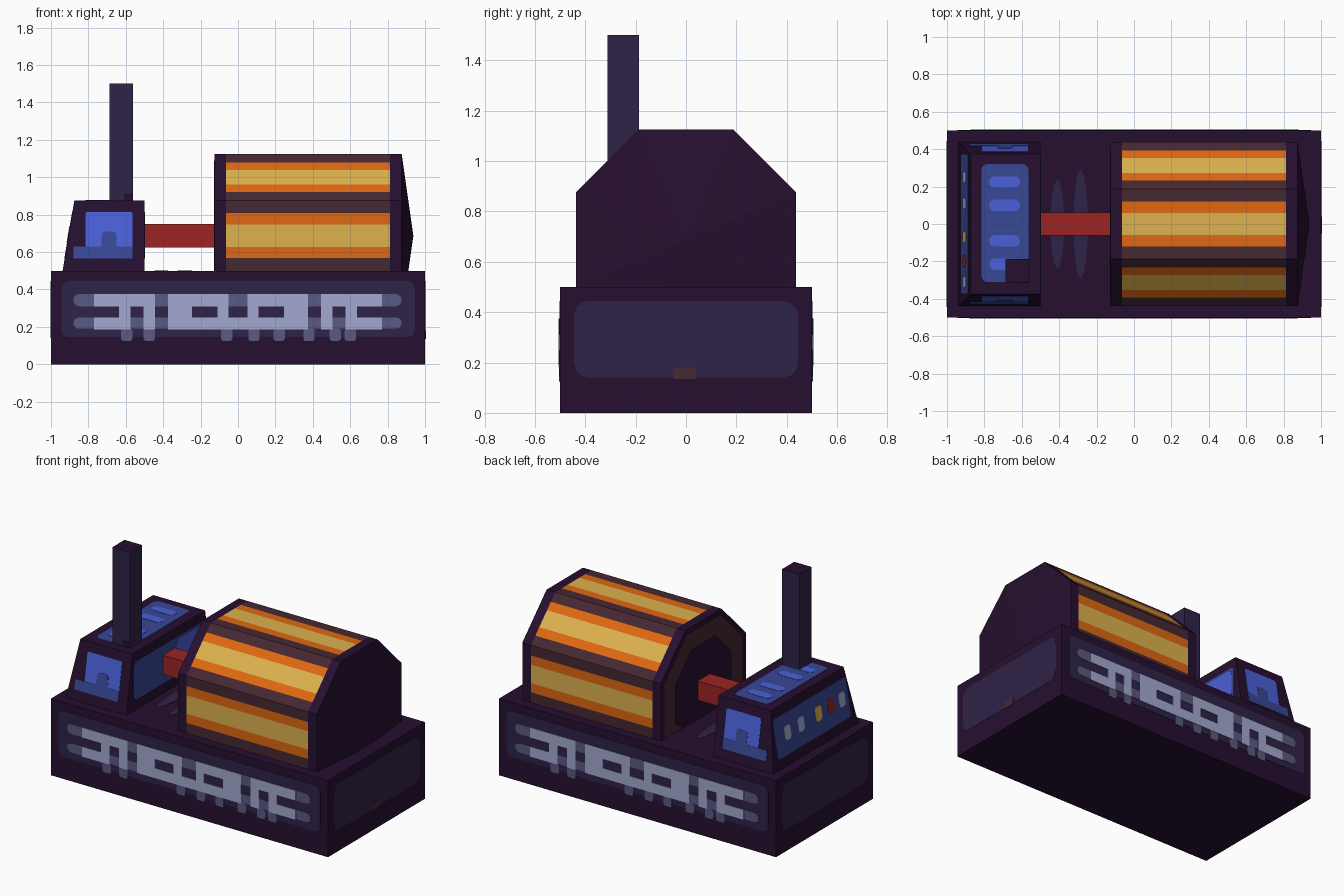
import bpy, bmesh, math
from mathutils import Vector as V

if "Cube" in bpy.data.objects:
    bpy.data.objects.remove(bpy.data.objects["Cube"])


def mat(name, hexcol):
    m = bpy.data.materials.new(name)
    c = [int(hexcol[i:i + 2], 16) / 255 for i in (0, 2, 4)]
    m.diffuse_color = [x / 12.92 if x < .04045 else ((x + .055) / 1.055) ** 2.4 for x in c] + [1]
    m.use_nodes = True
    m.node_tree.nodes["Principled BSDF"].inputs["Base Color"].default_value = m.diffuse_color
    return m


DARK = mat("dark_purple", "260f30")
PANEL = mat("panel_purple", "2f2348")
MID = mat("slate_grey", "5a5a82")
LIGHT = mat("pale_lavender", "a4a9d0")
BRIGHT = mat("bright_blue", "4a60d8")
BLUE = mat("deep_blue", "384896")
YELLOW = mat("coil_yellow", "dcb24e")
ORANGE = mat("coil_orange", "df6812")
RED = mat("shaft_red", "9c2424")
BROWN = mat("coil_brown", "452832")


def finish(name, bm, mats):
    bmesh.ops.recalc_face_normals(bm, faces=bm.faces)
    me = bpy.data.meshes.new(name)
    bm.to_mesh(me)
    bm.free()
    for m in mats:
        me.materials.append(m)
    ob = bpy.data.objects.new(name, me)
    bpy.context.collection.objects.link(ob)
    return ob


def hexa(name, lo, hi, mats, top_lo=None, top_hi=None):
    """Box, optionally with a different top rectangle."""
    bm = bmesh.new()
    bmesh.ops.create_cube(bm, size=1)
    for v in bm.verts:
        a, b = (top_lo or lo, top_hi or hi) if v.co.z > 0 else (lo, hi)
        x = (a if v.co.x < 0 else b)[0]
        y = (a if v.co.y < 0 else b)[1]
        v.co = (x, y, hi[2] if v.co.z > 0 else lo[2])
    return finish(name, bm, mats)


def plate(name, m, frame, polys, lift=.002):
    """Thin plates: 2D polygons laid on a surface frame (origin, u, v)."""
    o, u, v = (V(a) for a in frame)
    n = u.cross(v).normalized() * lift
    bm = bmesh.new()
    for p in polys:
        low = [bm.verts.new(o + u * a + v * b) for a, b in p]
        high = [bm.verts.new(w.co + n) for w in low]
        bm.faces.new(low[::-1])
        bm.faces.new(high)
        for i in range(len(p)):
            j = (i + 1) % len(p)
            bm.faces.new((low[i], low[j], high[j], high[i]))
    return finish(name, bm, [m])


def rr(x0, z0, x1, z1, r=0.0):
    """Rectangle with rounded corners."""
    if r == 0:
        return [(x0, z0), (x1, z0), (x1, z1), (x0, z1)]
    pts = []
    for k, (cx, cz) in enumerate(((x1 - r, z1 - r), (x0 + r, z1 - r), (x0 + r, z0 + r), (x1 - r, z0 + r))):
        for i in range(4):
            a = math.radians(90 * k + 30 * i)
            pts.append((cx + r * math.cos(a), cz + r * math.sin(a)))
    return pts


def ellipse(cx, cy, rx, ry, n=24):
    return [(cx + rx * math.cos(math.tau * i / n), cy + ry * math.sin(math.tau * i / n)) for i in range(n)]


def flip(polys):
    return [[(-a, b) for a, b in p] for p in polys]


# Base block
hexa("base", (-1, -.5, 0), (1, .5, .5), [DARK])

# Side panels with pipework, the back is the front turned round
half_pipes = [rr(-.77, .31, -.445, .375), rr(-.505, .185, -.445, .31), rr(-.77, .185, -.575, .25),
              rr(-.635, .25, -.575, .31),
              rr(-.375, .31, -.05, .375), rr(-.375, .185, -.315, .31), rr(-.315, .25, -.245, .31),
              rr(-.315, .185, 0, .25), rr(-.11, .25, -.05, .31)]
pipes = half_pipes + flip(half_pipes)
drips = [rr(c - .03, .125, c + .03, .19, .012) for c in (-.595, -.475, -.06, .085, .22, .38, .52, .6)]
for side, frame in (("front", ((0, -.5, 0), (1, 0, 0), (0, 0, 1))),
                    ("back", ((0, .5, 0), (-1, 0, 0), (0, 0, 1)))):
    plate(side + "_base_panel", PANEL, frame, [rr(-.945, .145, .945, .445, .04)])
    plate(side + "_rails", MID, frame, [rr(-.88, .31, .875, .375, .03), rr(-.88, .19, .875, .25, .03)] + drips, .004)
    plate(side + "_pipework", LIGHT, frame, pipes, .006)

# End panels
for side, s in (("right", 1), ("left", -1)):
    frame = ((s, 0, 0), (0, s, 0), (0, 0, 1))
    plate(side + "_end_panel", PANEL, frame, [rr(-.445, .14, .445, .445, .06)])
plate("end_latch", BROWN, ((1, 0, 0), (0, 1, 0), (0, 0, 1)), [rr(-.05, .135, .04, .18)], .004)

# Deck marks under the shaft
plate("deck_marks", PANEL, ((0, 0, .5), (1, 0, 0), (0, 1, 0)),
      [ellipse(-.41, 0, .036, .235), ellipse(-.285, 0, .038, .29)])

# Control cab with sloping sides
hexa("cab", (-.9375, -.4375, .5), (-.5, .4375, .875), [DARK], (-.875, -.375, 0), (-.5, .375, 0))
sill = [rr(-.88, .065, -.565, .13), rr(-.73, .13, -.65, .21, .02), rr(-.73, .125, -.65, .17)]
window = [rr(-.815, .065, -.565, .315, .012)]
for side, s in (("front", 1), ("back", -1)):
    frame = ((0, -s * .4375, .5), (s, 0, 0), (0, s / 6, 1))
    fix = (lambda p: p) if s > 0 else flip
    plate(side + "_window", BRIGHT, frame, fix(window))
    plate(side + "_window_sill", BLUE, frame, fix(sill), .004)

# Instrument panel on the left of the cab
left = ((-.9375, 0, .5), (0, -1, 0), (1 / 6, 0, 1))
plate("instrument_panel", BLUE, left, [rr(-.375, .065, .375, .315, .02)])
for name, m, ys in (("grey_lamps", LIGHT, (-.25, -.11, .31)), ("yellow_lamp", YELLOW, (.07,)), ("red_lamp", RED, (.2,))):
    plate(name, m, left, [rr(y - .032, .15, y + .032, .24, .02) for y in ys], .004)

# Inner cab face and roof
inner = ((-.5, 0, .5), (0, 1, 0), (0, 0, 1))
plate("inner_panel", BLUE, inner, [rr(-.36, .065, .36, .315, .03)])
plate("inner_window", BRIGHT, inner, [rr(.08, .1, .34, .3, .03)], .004)
roof = ((0, 0, .875), (1, 0, 0), (0, 1, 0))
plate("roof_panel", BLUE, roof, [rr(-.815, -.31, -.565, .32, .03)])
plate("roof_lights", BRIGHT, roof, [rr(-.775, y - .03, -.61, y + .03, .028) for y in (.225, .1, -.09, -.215)], .004)

# Chimney with dark top
chimney = hexa("chimney", (-.6875, -.3125, .875), (-.5625, -.1875, 1.5), [PANEL, DARK])
for f in chimney.data.polygons:
    f.material_index = 1 if f.normal.z > .5 else 0
plate("chimney_foot", DARK, ((0, -.3125, .875), (1, 0, 0), (0, 0, 1)), [rr(-.61, 0, -.5625, .04)])

# Drive shaft
hexa("drive_shaft", (-.5, -.0625, .625), (-.125, .0625, .75), [RED])

# Octagonal coil drum, sunk in the base, each side split into stripes
corners = [(.4375, -.1875), (.4375, .1875), (.1875, .4375), (-.1875, .4375),
           (-.4375, .1875), (-.4375, -.1875), (-.1875, -.4375), (.1875, -.4375)]
ring = []
for i, a in enumerate(corners):
    b = corners[(i + 1) % 8]
    for t in (0, .18, .34, .66, .82):
        ring.append((a[0] + (b[0] - a[0]) * t, a[1] + (b[1] - a[1]) * t))
bm = bmesh.new()
loops = [[bm.verts.new((x, y, z + .6875)) for y, z in ring] for x in (-.125, -.065, .8125, .875)]
n = len(ring)
for k in range(3):
    for i in range(n):
        j = (i + 1) % n
        f = bm.faces.new((loops[k][i], loops[k][j], loops[k + 1][j], loops[k + 1][i]))
        f.material_index = (1, 2, 3, 2, 1)[i % 5] if k == 1 else 0
bm.faces.new(loops[0])
apex = bm.verts.new((.9375, 0, .6875))
for i in range(n):
    bm.faces.new((loops[3][i], loops[3][(i + 1) % n], apex))
finish("coil_drum", bm, [DARK, BROWN, ORANGE, YELLOW])

# Ring on the shaft end of the drum
end = ((-.125, 0, .6875), (0, -1, 0), (0, 0, 1))
for name, m, s, lift in (("drum_ring", BROWN, .92, .002), ("drum_hub", DARK, .66, .004)):
    plate(name, m, end, [[(a * s, b * s) for a, b in corners]], lift)
